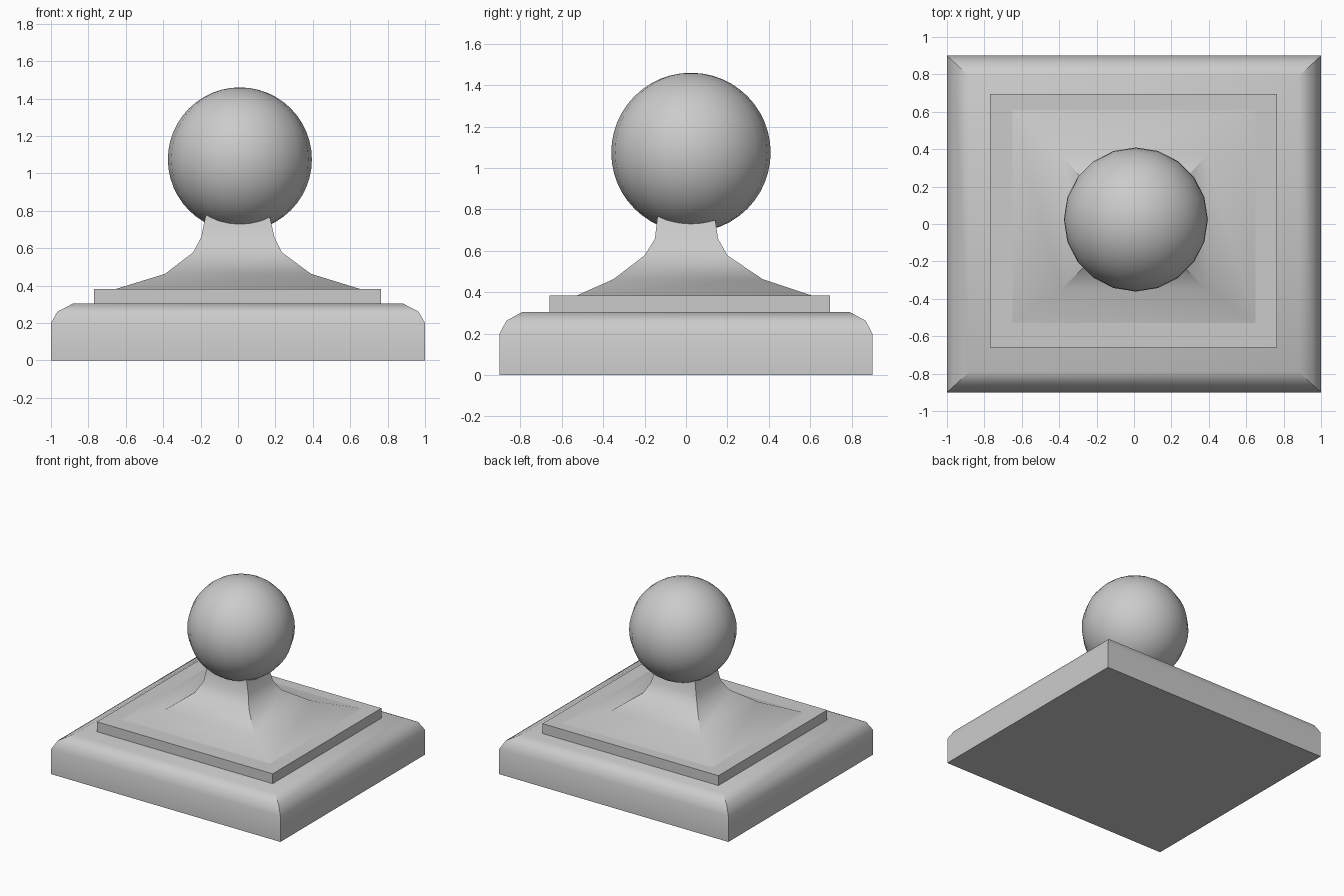
import bpy, bmesh
from math import radians

if "Cube" in bpy.data.objects:
    bpy.data.objects.remove(bpy.data.objects["Cube"])


def finish(name, bm):
    bmesh.ops.recalc_face_normals(bm, faces=bm.faces)
    mesh = bpy.data.meshes.new(name)
    bm.to_mesh(mesh)
    bm.free()
    obj = bpy.data.objects.new(name, mesh)
    bpy.context.collection.objects.link(obj)
    bpy.ops.object.select_all(action='DESELECT')
    obj.select_set(True)
    bpy.context.view_layer.objects.active = obj
    bpy.ops.object.shade_smooth_by_angle(angle=radians(36))
    return obj


def stacked_rectangles(name, sections):
    """Loft rectangles given as (x_min, x_max, y_min, y_max, z)."""
    bm = bmesh.new()
    rings = []
    for x0, x1, y0, y1, z in sections:
        corners = ((x0, y0), (x1, y0), (x1, y1), (x0, y1))
        rings.append([bm.verts.new((x, y, z)) for x, y in corners])
    for low, high in zip(rings, rings[1:]):
        for i in range(4):
            j = (i + 1) % 4
            bm.faces.new((low[i], low[j], high[j], high[i]))
    bm.faces.new(rings[0][::-1])
    bm.faces.new(rings[-1])
    return finish(name, bm)


# Base block with rounded upper edge
base_profile = [(1.0, 0.9, 0.0), (1.0, 0.9, 0.2),
                (0.965, 0.868, 0.262), (0.88, 0.79, 0.305)]
stacked_rectangles("base", [(-x, x, -y, y, z) for x, y, z in base_profile])

# Thin plinth step
stacked_rectangles("plinth", [(-0.77, 0.765, -0.66, 0.695, 0.30),
                              (-0.77, 0.765, -0.66, 0.695, 0.383)])

# Concave flared neck, running up into the ball
stacked_rectangles("neck", [
    (-0.65, 0.65, -0.53, 0.61, 0.383),
    (-0.39, 0.39, -0.35, 0.37, 0.463),
    (-0.24, 0.235, -0.20, 0.20, 0.578),
    (-0.197, 0.195, -0.15, 0.155, 0.658),
    (-0.17, 0.165, -0.135, 0.135, 0.79)])

# Ball finial
ball = bmesh.new()
bmesh.ops.create_uvsphere(ball, u_segments=20, v_segments=24, radius=0.385)
bmesh.ops.translate(ball, verts=ball.verts, vec=(0.01, 0.024, 1.075))
finish("ball", ball)
